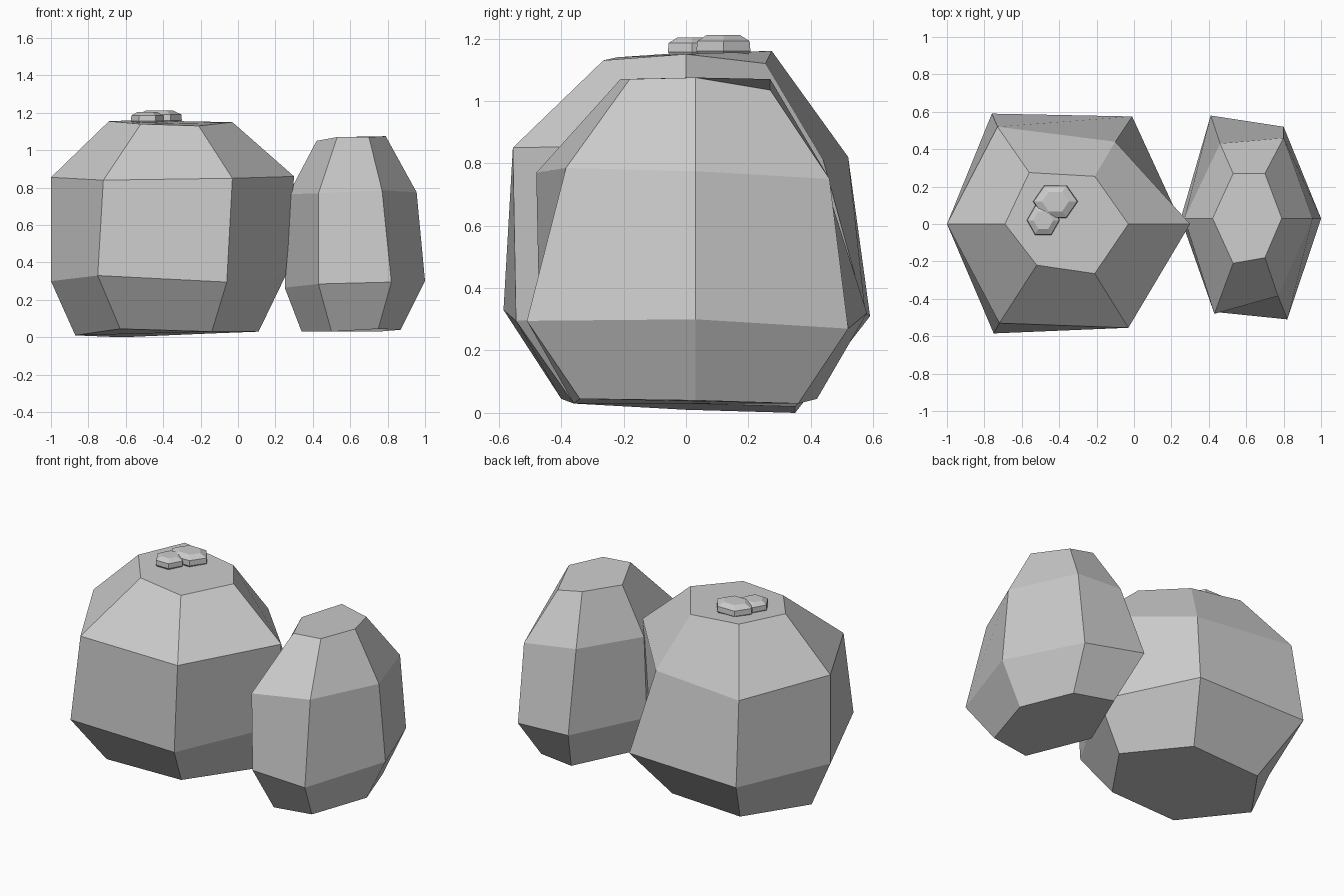
import bpy, bmesh
from math import cos, sin, pi


def loft(name, rings):
    """Skin a stack of six-sided cross-sections and cap both ends."""
    bm = bmesh.new()
    loops = [[bm.verts.new(p) for p in ring] for ring in rings]
    for low, high in zip(loops, loops[1:]):
        n = len(low)
        for i in range(n):
            j = (i + 1) % n
            bm.faces.new((low[i], low[j], high[j], high[i]))
    bm.faces.new(loops[0][::-1])
    bm.faces.new(loops[-1])
    bmesh.ops.recalc_face_normals(bm, faces=bm.faces)
    mesh = bpy.data.meshes.new(name)
    bm.to_mesh(mesh)
    bm.free()
    obj = bpy.data.objects.new(name, mesh)
    bpy.context.collection.objects.link(obj)
    return obj


# Large boulder: sections from base to crown, counter-clockwise from the left
loft("large_boulder", [
    [(-.87, 0, .01), (-.63, -.40, .045), (-.14, -.36, .03),
     (.11, 0, .03), (-.15, .35, .02), (-.62, .35, 0)],
    [(-1, 0, .30), (-.75, -.585, .33), (-.06, -.545, .295),
     (.255, 0, .33), (-.01, .575, .32), (-.76, .59, .31)],
    [(-1, 0, .855), (-.72, -.53, .84), (-.03, -.555, .85),
     (.30, 0, .86), (-.10, .44, .81), (-.73, .52, .82)],
    [(-.69, 0, 1.155), (-.52, -.22, 1.14), (-.21, -.265, 1.13),
     (-.03, 0, 1.15), (-.21, .255, 1.12), (-.56, .275, 1.16)],
])

# Small boulder
loft("small_boulder", [
    [(.34, .03, .03), (.50, -.36, .03), (.75, -.34, .045),
     (.87, .03, .04), (.75, .36, .03), (.50, .42, .045)],
    [(.25, .03, .265), (.43, -.47, .285), (.82, -.51, .295),
     (1, .03, .30), (.80, .52, .27), (.41, .58, .32)],
    [(.27, .03, .765), (.43, -.48, .77), (.77, -.385, .785),
     (.955, .03, .775), (.80, .46, .75), (.46, .43, .79)],
    [(.42, .03, 1.05), (.53, -.21, 1.07), (.70, -.18, 1.07),
     (.79, .03, 1.075), (.70, .27, 1.035), (.53, .27, 1.07)],
])


# Pebbles resting on the crown of the large boulder
def pebble(name, x, y, z, rx, ry, height):
    profile = [(.85, 0), (1, .28), (.97, .72), (.6, 1)]
    loft(name, [[(x + rx * s * cos(pi + i * pi / 3),
                  y + ry * s * sin(pi + i * pi / 3),
                  z + height * t) for i in range(6)] for s, t in profile])


pebble("pebble_back", -.42, .12, 1.14, .12, .10, .072)
pebble("pebble_front", -.485, .02, 1.138, .088, .09, .066)
